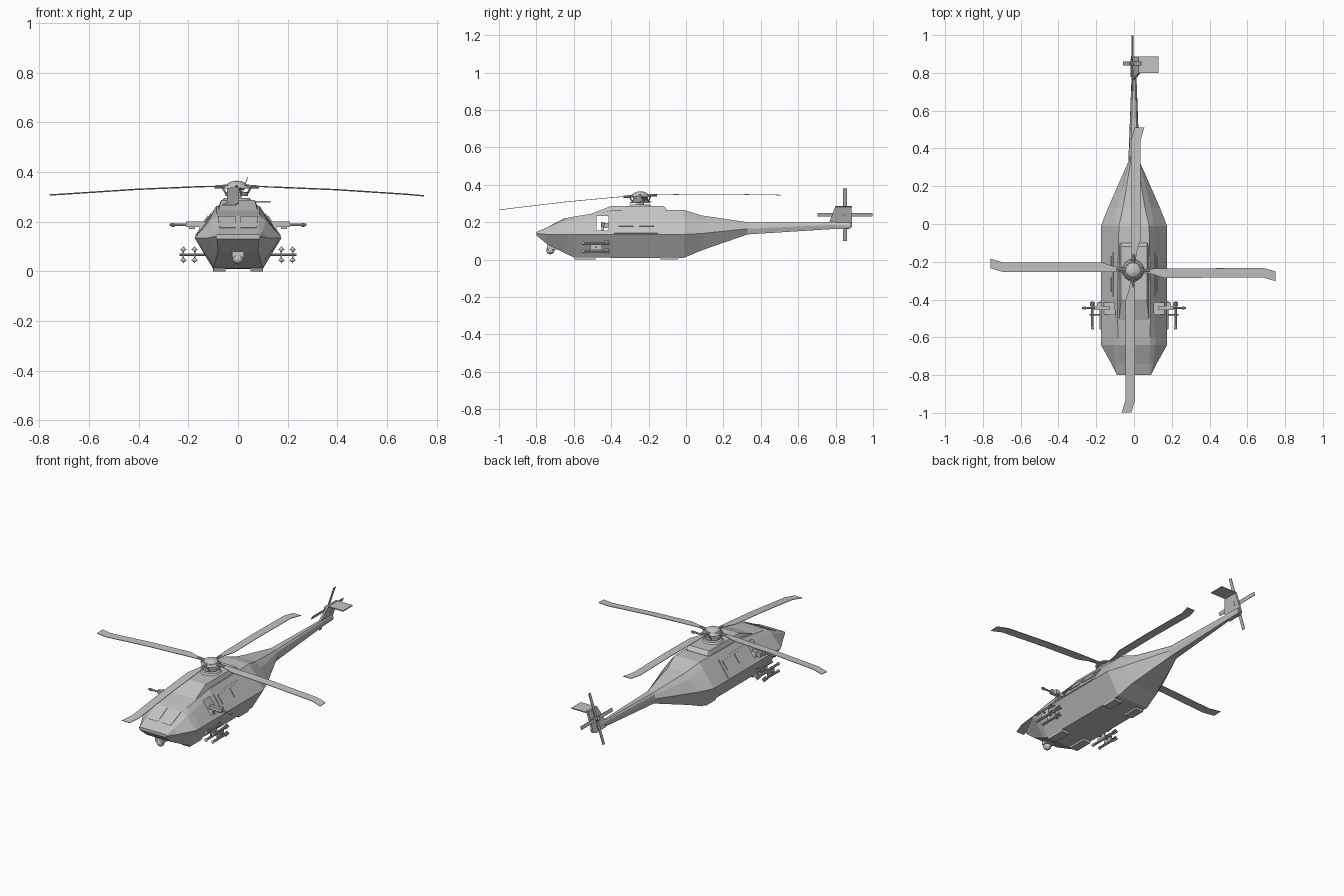
import bpy
import bmesh
import math
from mathutils import Vector, Matrix

default_cube = bpy.data.objects.get("Cube")
if default_cube:
    bpy.data.objects.remove(default_cube, do_unlink=True)

# One flat grey for the whole aircraft
grey = bpy.data.materials.new("matte_grey")
grey.use_nodes = True
shade = (0.55, 0.55, 0.55, 1)
grey.diffuse_color = shade
grey.node_tree.nodes["Principled BSDF"].inputs["Base Color"].default_value = shade


def finish(name, bm):
    bmesh.ops.recalc_face_normals(bm, faces=bm.faces)
    mesh = bpy.data.meshes.new(name)
    bm.to_mesh(mesh)
    bm.free()
    mesh.materials.append(grey)
    part = bpy.data.objects.new(name, mesh)
    bpy.context.collection.objects.link(part)
    return part


def loft(name, rings):
    """Skin a row of equal closed rings and cap both ends."""
    bm = bmesh.new()
    loops = [[bm.verts.new(point) for point in ring] for ring in rings]
    count = len(loops[0])
    for near, far in zip(loops, loops[1:]):
        for i in range(count):
            j = (i + 1) % count
            bm.faces.new((near[i], near[j], far[j], far[i]))
    bm.faces.new(loops[0])
    bm.faces.new(loops[-1])
    return finish(name, bm)


def box(name, low, high):
    low, high = Vector(low), Vector(high)
    bm = bmesh.new()
    bmesh.ops.create_cube(bm, size=1)
    bmesh.ops.scale(bm, vec=high - low, verts=bm.verts)
    bmesh.ops.translate(bm, vec=(low + high) / 2, verts=bm.verts)
    return finish(name, bm)


def rod(name, start, end, radius, end_radius=None, sides=10):
    start, end = Vector(start), Vector(end)
    axis = end - start
    bm = bmesh.new()
    bmesh.ops.create_cone(bm, cap_ends=True, segments=sides, radius1=radius,
                          radius2=radius if end_radius is None else end_radius,
                          depth=axis.length)
    turn = axis.to_track_quat("Z", "Y").to_matrix().to_4x4()
    bm.transform(Matrix.Translation((start + end) / 2) @ turn)
    return finish(name, bm)


def ball(name, centre, radius, squash=1):
    bm = bmesh.new()
    bmesh.ops.create_uvsphere(bm, u_segments=16, v_segments=8, radius=radius)
    bm.transform(Matrix.Translation(centre) @ Matrix.Diagonal((1, 1, squash, 1)))
    return finish(name, bm)


def plate(name, corners, thickness=0.005):
    a, b, c, d = [Vector(p) for p in corners]
    normal = (c - a).cross(d - b).normalized()
    if normal.z < 0:
        normal.negate()
    lift = normal * thickness
    return loft(name, [[a, b, c, d], [p + lift for p in (a, b, c, d)]])


# Faceted fuselage: y, then half width and height of floor, waist, shoulder, roof
stations = [
    (-.8, .085, .13, .09, .14, .088, .145, .08, .148),
    (-.74, .08, .08, .12, .135, .1, .165, .08, .173),
    (-.64, .095, .03, .175, .135, .112, .205, .085, .222),
    (-.6, .1, .012, .175, .135, .115, .21, .085, .23),
    (-.4, .1, .01, .175, .135, .105, .235, .088, .262),
    (-.01, .1, .01, .175, .135, .105, .235, .08, .265),
    (.085, .085, .05, .138, .14, .09, .205, .058, .236),
    (.33, .02, .135, .03, .165, .026, .19, .018, .2),
    (.78, .008, .163, .013, .185, .011, .194, .006, .2),
    (.88, .006, .166, .01, .18, .008, .19, .005, .2),
]


def hull_ring(station):
    y, *pairs = station
    half = list(zip(pairs[::2], pairs[1::2]))
    return [(x, y, z) for x, z in half] + [(-x, y, z) for x, z in reversed(half)]


fuselage = loft("fuselage", [hull_ring(s) for s in stations])

# Open gunner windows cut straight through the cabin
cutter = box("window_cutter", (-.4, -.478, .155), (.4, -.415, .232))
cutter.hide_render = True
cut = fuselage.modifiers.new("gunner_windows", "BOOLEAN")
cut.operation = "DIFFERENCE"
cut.object = cutter
bpy.context.view_layer.objects.active = fuselage
bpy.ops.object.modifier_apply(modifier=cut.name)
bpy.data.objects.remove(cutter, do_unlink=True)


# Engine housing with a ramped front
def housing_ring(y, low, high, wide, narrow):
    return [(-wide, y, low), (wide, y, low), (narrow, y, high), (-narrow, y, high)]


loft("engine_housing", [housing_ring(-.52, .23, .24, .085, .08),
                        housing_ring(-.4, .24, .287, .088, .068),
                        housing_ring(-.12, .24, .287, .088, .068),
                        housing_ring(-.1, .24, .266, .085, .07)])


def slope(side, y, t):
    """Point on the upper cabin side, t running from waist to shoulder."""
    waist, shoulder = Vector((side * .175, y, .135)), Vector((side * .105, y, .235))
    return waist.lerp(shoulder, t)


def side_plate(name, side, front, back, low, high, thickness):
    plate(name, [slope(side, front, low), slope(side, back, low),
                 slope(side, back, high), slope(side, front, high)], thickness)


for label, side in (("left", 1), ("right", -1)):
    # Sliding door with two raised panes
    side_plate(label + "_cabin_door", side, -.385, -.15, .06, .96, .004)
    for number, front in enumerate((-.36, -.25)):
        side_plate(f"{label}_door_pane_{number}", side, front, front + .08, .4, .85, .008)

    # Windscreen pane
    plate(label + "_windscreen", [(side * .01, -.735, .174), (side * .075, -.735, .174),
                                  (side * .08, -.645, .221), (side * .01, -.645, .221)], .003)

    # Belly undercarriage fairings
    for end, front, back in (("front", -.61, -.47), ("rear", -.15, -.03)):
        loft(f"{label}_{end}_gear_fairing",
             [[(side * x, y, z) for x, y in ((.05, front + inset), (.1, front + inset),
                                             (.1, back - inset), (.05, back - inset))]
              for z, inset in ((.03, 0), (0, .015))])

    # Window gun
    gun_y = -.445
    box(label + "_gun_mount", (side * .15 - .006, gun_y - .006, .15),
        (side * .15 + .006, gun_y + .006, .185))
    box(label + "_gun_body", (side * .17 - .04, gun_y - .01, .178),
        (side * .17 + .04, gun_y + .01, .2))
    box(label + "_gun_ammo_box", (side * .185 - .012, gun_y, .17),
        (side * .185 + .012, gun_y + .03, .195))
    rod(label + "_gun_barrel", (side * .2, gun_y, .187), (side * .275, gun_y, .187), .005)
    rod(label + "_gun_muzzle", (side * .255, gun_y, .187), (side * .268, gun_y, .187), .008)

    # Missile rack
    rod(label + "_rack_arm", (side * .11, -.48, .067), (side * .235, -.48, .067), .005)
    for column, x in (("inner", .175), ("outer", .22)):
        x *= side
        box(f"{label}_{column}_rack_post", (x - .003, -.51, .045), (x + .003, -.45, .088))
        for row, z in (("lower", .045), ("upper", .088)):
            missile = f"{label}_{column}_{row}_missile"
            rod(missile + "_body", (x, -.55, z), (x, -.41, z), .007)
            ball(missile + "_nose", (x, -.55, z), .009)
            box(missile + "_flat_fin", (x - .014, -.435, z - .001), (x + .014, -.412, z + .001))
            box(missile + "_tall_fin", (x - .001, -.435, z - .014), (x + .001, -.412, z + .014))

# Nose sensor turret
box("sensor_mount", (-.025, -.74, .055), (.025, -.68, .09))
ball("sensor_ball", (0, -.725, .05), .022)

# Canted fin with a one-sided stabiliser
cant = .34
fin_outline = [(.765, .198), (.8, .287), (.885, .287), (.888, .175), (.87, .165), (.78, .165)]
loft("tail_fin", [[(edge + (z - .2) * cant, y, z) for y, z in fin_outline]
                  for edge in (-.006, .006)])
box("stabiliser", (.022, .8, .277), (.13, .888, .283))


def blade(name, outline, place, thickness):
    """Thin strip from (radius, front edge, rear edge, height) rows."""
    rings = [[place @ Vector(p) for p in ((r, lead, z), (r, trail, z),
                                          (r, trail, z + thickness), (r, lead, z + thickness))]
             for r, lead, trail, z in outline]
    loft(name, rings)


# Main rotor: drooping blades with swept tips on a tilted disc
hub = Vector((-.005, -.245, .34))
tilt = Matrix.Translation(hub) @ Matrix.Rotation(math.radians(3), 4, "X")
main_outline = [(.03, .008, -.012, 0), (.1, .008, -.02, 0), (.16, .01, -.04, -.002),
                (.4, .01, -.04, -.012), (.69, .01, -.04, -.031), (.755, -.008, -.06, -.036)]
for i in range(4):
    spin = tilt @ Matrix.Rotation(i * math.pi / 2, 4, "Z")
    blade(f"main_blade_{i}", main_outline, spin, .003)
    rod(f"blade_grip_{i}", spin @ Vector((.02, 0, .002)), spin @ Vector((.09, -.004, 0)), .009, .006)
    rod(f"pitch_link_{i}", spin @ Vector((.042, .02, -.03)), spin @ Vector((.058, .012, 0)), .004)

up = Vector((0, 0, 1))
rod("rotor_mast", hub - up * .06, hub, .02, sides=16)
rod("mast_base", hub - up * .06, hub - up * .045, .065, .05, sides=16)
rod("swash_plate", hub - up * .036, hub - up * .02, .045, sides=16)
rod("hub_disc", hub - up * .006, hub + up * .006, .055, .045, sides=16)
ball("hub_dome", hub + up * .004, .042, .5)

# Canted tail rotor
tail_hub = Matrix.Translation((-.01, .85, .24)) @ Matrix.Rotation(math.atan(cant), 4, "Y")
tail_outline = [(.005, .006, -.006, 0), (.03, .01, -.01, 0), (.147, .01, -.01, 0)]
for i in range(4):
    # Stand the flat blade up in the plane of the fin
    spin = tail_hub @ Matrix.Rotation(math.pi / 2, 4, "Y") @ Matrix.Rotation(i * math.pi / 2, 4, "Z")
    blade(f"tail_blade_{i}", tail_outline, spin, .003)
rod("tail_rotor_hub", tail_hub @ Vector((-.014, 0, 0)), tail_hub @ Vector((.03, 0, 0)), .012)
